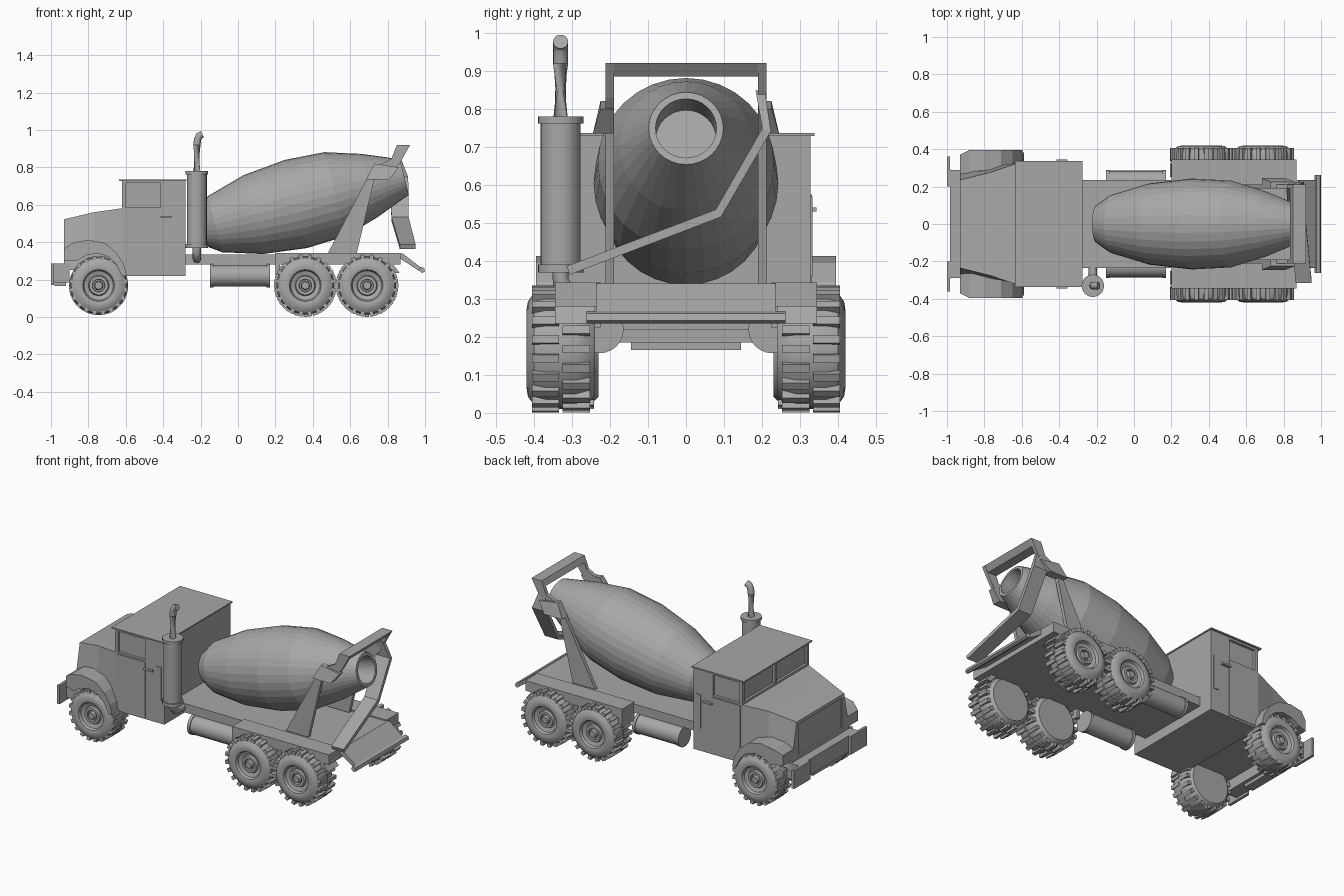
import bpy, bmesh, math
from mathutils import Matrix, Vector

if "Cube" in bpy.data.objects:
    bpy.data.objects.remove(bpy.data.objects["Cube"])

grey = bpy.data.materials.new("plain grey")
grey.diffuse_color = (0.39, 0.39, 0.39, 1)
grey.use_nodes = True
grey.node_tree.nodes["Principled BSDF"].inputs["Base Color"].default_value = grey.diffuse_color


def finish(name, bm, smooth=False):
    bmesh.ops.recalc_face_normals(bm, faces=bm.faces)
    me = bpy.data.meshes.new(name)
    bm.to_mesh(me)
    bm.free()
    me.materials.append(grey)
    ob = bpy.data.objects.new(name, me)
    bpy.context.collection.objects.link(ob)
    if smooth:
        bpy.ops.object.select_all(action='DESELECT')
        ob.select_set(True)
        bpy.context.view_layer.objects.active = ob
        bpy.ops.object.shade_smooth_by_angle(angle=math.radians(35))
    return ob


def loft(name, rings, closed_ends=True, smooth=False):
    """Skin a list of equally sized closed rings."""
    bm = bmesh.new()
    vs = [[bm.verts.new(p) for p in r] for r in rings]
    n = len(vs[0])
    for a, b in zip(vs, vs[1:]):
        for i in range(n):
            j = (i + 1) % n
            bm.faces.new((a[i], a[j], b[j], b[i]))
    if closed_ends:
        bm.faces.new(vs[0])
        bm.faces.new(vs[-1])
    return finish(name, bm, smooth)


def prism(name, pts, y0, y1):
    """Side outline in x,z extruded along y."""
    return loft(name, [[(x, y, z) for x, z in pts] for y in (y0, y1)])


def box(name, x0, x1, y0, y1, z0, z1):
    return prism(name, [(x0, z0), (x1, z0), (x1, z1), (x0, z1)], y0, y1)


def lathe(name, prof, n, mat, smooth=True):
    """Spin (height, radius) points about local z."""
    rings = [[mat @ Vector((r * math.cos(math.tau * i / n), r * math.sin(math.tau * i / n), h))
              for i in range(n)] for h, r in prof]
    return loft(name, rings, True, smooth)


def tube(name, path, r, n=14):
    """Round pipe along a path."""
    path = [Vector(p) for p in path]
    rings = []
    for i, p in enumerate(path):
        d = path[min(i + 1, len(path) - 1)] - path[max(i - 1, 0)]
        q = d.to_track_quat('Z', 'Y')
        rings.append([p + q @ Vector((r * math.cos(math.tau * k / n), r * math.sin(math.tau * k / n), 0))
                      for k in range(n)])
    return loft(name, rings, True, True)


def cut(ob, cutter):
    m = ob.modifiers.new("cut", 'BOOLEAN')
    m.object, m.solver = cutter, 'EXACT'
    bpy.context.view_layer.objects.active = ob
    bpy.ops.object.modifier_apply(modifier=m.name)
    bpy.data.objects.remove(cutter)


# Cab with recessed windows
cab = box("cab", -0.62, -0.28, -0.328, 0.328, 0.218, 0.73)
for s in (1, -1):
    cut(cab, box("side_window_cutter", -0.60, -0.415, s * 0.312, s * 0.36, 0.585, 0.715))
    cut(cab, box("windscreen_cutter", -0.66, -0.605, s * 0.008, s * 0.31, 0.595, 0.715))
box("roof", -0.637, -0.275, -0.338, 0.338, 0.728, 0.736)
for s in (1, -1):
    box("door_panel", -0.605, -0.41, s * 0.325, s * 0.332, 0.23, 0.575)
    box("door_handle", -0.415, -0.355, s * 0.328, s * 0.344, 0.53, 0.541)
    box("rear_vent", -0.335, -0.30, s * 0.327, s * 0.333, 0.36, 0.57)

# Tapered bonnet and grille
hood_rows = [(-0.93, 0.235, 0.29, 0.522), (-0.77, 0.275, 0.305, 0.56), (-0.615, 0.328, 0.328, 0.582)]
hood = loft("bonnet", [[(x, -wb, 0.25), (x, wb, 0.25), (x, wt, z), (x, -wt, z)]
                       for x, wt, wb, z in hood_rows])
cut(hood, box("grille_cutter", -0.96, -0.92, -0.215, 0.215, 0.31, 0.50))

# Front mudguards
guard = [(-0.93, 0.30), (-0.93, 0.365), (-0.88, 0.398), (-0.80, 0.413), (-0.71, 0.395),
         (-0.65, 0.345), (-0.61, 0.28), (-0.595, 0.218), (-0.62, 0.218), (-0.65, 0.28),
         (-0.69, 0.32), (-0.75, 0.34), (-0.81, 0.33), (-0.86, 0.30)]
for s in (1, -1):
    rings = [[(x, s * 0.22, z) for x, z in guard],
             [(x, s * (0.37 if x < -0.9 else 0.395), z) for x, z in guard]]
    loft("front_mudguard", rings)

# Front bumper
box("bumper_bar", -0.985, -0.90, -0.29, 0.29, 0.185, 0.285)
box("bumper_lower_bar", -0.98, -0.92, -0.145, 0.145, 0.165, 0.19)
for s in (1, -1):
    box("bumper_end_plate", -1.0, -0.983, s * 0.20, s * 0.36, 0.17, 0.285)

# Chassis and rear deck
box("chassis", -0.29, 0.87, -0.235, 0.235, 0.28, 0.335)
for s in (1, -1):
    prism("rear_deck_side", [(0.20, 0.225), (0.225, 0.225), (0.225, 0.28), (0.87, 0.28),
                             (0.87, 0.343), (0.20, 0.343)], s * 0.225, s * 0.345)
    prism("mudflap_bracket", [(0.79, 0.28), (0.83, 0.28), (0.865, 0.235), (0.835, 0.235)],
          s * 0.24, s * 0.345)

# Tail platform
prism("tail_plate", [(0.84, 0.335), (0.88, 0.34), (0.98, 0.262), (0.965, 0.248), (0.87, 0.31)], -0.235, 0.235)
prism("tail_bar", [(0.965, 0.25), (0.985, 0.235), (1.0, 0.243), (0.995, 0.262), (0.975, 0.268)], -0.262, 0.262)

# Fuel tanks
for s in (1, -1):
    mat = Matrix.Translation((-0.15, s * 0.227, 0.22)) @ Matrix.Rotation(math.pi / 2, 4, 'Y')
    lathe("fuel_tank", [(0, 0.063), (0.018, 0.063), (0.018, 0.058), (0.302, 0.058),
                        (0.302, 0.063), (0.32, 0.063)], 24, mat)

# Mixing drum with hollow mouth
mat = Matrix.Translation((-0.2, 0, 0.477)) @ Matrix.Rotation(math.radians(76), 4, 'Y')
lathe("drum", [(0, 0.10), (0.08, 0.155), (0.29, 0.217), (0.525, 0.243), (0.74, 0.232),
               (0.93, 0.175), (1.123, 0.098), (1.123, 0.08), (1.0, 0.08)], 32, mat, False)

# Drum frame
for s in (1, -1):
    prism("frame_leg", [(0.48, 0.34), (0.635, 0.34), (0.73, 0.74), (0.69, 0.74)], s * 0.19, s * 0.212)
    arm = [(0.685, 0.735), (0.81, 0.735), (0.86, 0.80), (0.73, 0.82)]
    loft("frame_gusset", [[(x, s * 0.19, z) for x, z in arm],
                          [(x, s * (0.245 if z < 0.77 else 0.225), z) for x, z in arm]])
    prism("frame_arm", [(0.73, 0.80), (0.81, 0.75), (0.87, 0.83), (0.92, 0.92), (0.85, 0.92), (0.82, 0.845)],
          s * 0.19, s * 0.212)
prism("frame_crossbar", [(0.835, 0.885), (0.895, 0.885), (0.92, 0.92), (0.85, 0.92)], -0.212, 0.212)

# Discharge chute, a bent strip
chute = [(0.195, 0.85, 0.83, 0.87), (0.212, 0.745, 0.815, 0.91),
         (0.085, 0.525, 0.82, 0.912), (-0.31, 0.375, 0.865, 0.95)]
rings = []
for i, (y, z, x0, x1) in enumerate(chute):
    a, b = chute[max(i - 1, 0)], chute[min(i + 1, 3)]
    d = Vector((b[0] - a[0], b[1] - a[1])).normalized() * 0.012
    ny, nz = -d.y, d.x
    rings.append([(x0, y - ny, z - nz), (x1, y - ny, z - nz), (x1, y + ny, z + nz), (x0, y + ny, z + nz)])
loft("discharge_chute", rings)

# Exhaust stack on one side
sx, sy = -0.22, -0.33
lathe("silencer", [(0.37, 0.06), (0.39, 0.06), (0.39, 0.053), (0.762, 0.053), (0.762, 0.06), (0.78, 0.06)],
      24, Matrix.Translation((sx, sy, 0)))
tube("exhaust_pipe", [(sx, sy, 0.77), (sx, sy, 0.92), (-0.216, sy, 0.95), (-0.206, sy, 0.97), (-0.19, sy, 0.977)], 0.02)
tube("exhaust_elbow", [(sx, sy, 0.375), (sx, sy, 0.345), (sx, sy + 0.02, 0.32), (sx, sy + 0.05, 0.31), (sx, -0.22, 0.31)], 0.022)


# Wheels: rounded tyre, recessed rim and hub
def wheel(name, x, s, y0, w, lug):
    zc = 0.168
    mat = Matrix.Translation((x, s * y0, zc)) @ Matrix.Rotation(-s * math.pi / 2, 4, 'X')
    prof = [(0, 0.125), (0.02, 0.145), (0.05, 0.155), (w - 0.05, 0.155), (w - 0.02, 0.147), (w - 0.004, 0.125),
            (w, 0.10), (w - 0.004, 0.085), (w - 0.02, 0.078), (w - 0.028, 0.055), (w - 0.015, 0.05),
            (w - 0.015, 0.034), (w - 0.03, 0.032), (w - 0.03, 0.024), (w - 0.008, 0.02)]
    lathe(name, prof, 32, mat)
    # Staggered tread lugs
    bm = bmesh.new()
    for row in (0, 1):
        for k in range(20):
            ang = math.tau * (k + row / 2) / 20
            h = w * (0.27 if row == 0 else 0.72)
            m = (mat @ Matrix.Rotation(ang, 4, 'Z') @ Matrix.Translation((lug - 0.012, 0, h))
                 @ Matrix.Diagonal((0.024, 0.022, w * 0.40, 1)))
            bmesh.ops.create_cube(bm, size=1, matrix=m)
    finish(name + "_tread", bm)


for s in (1, -1):
    wheel("front_wheel", -0.745, s, 0.23, 0.165, 0.158)
    for x in (0.36, 0.69):
        wheel("rear_wheel", x, s, 0.24, 0.18, 0.167)
